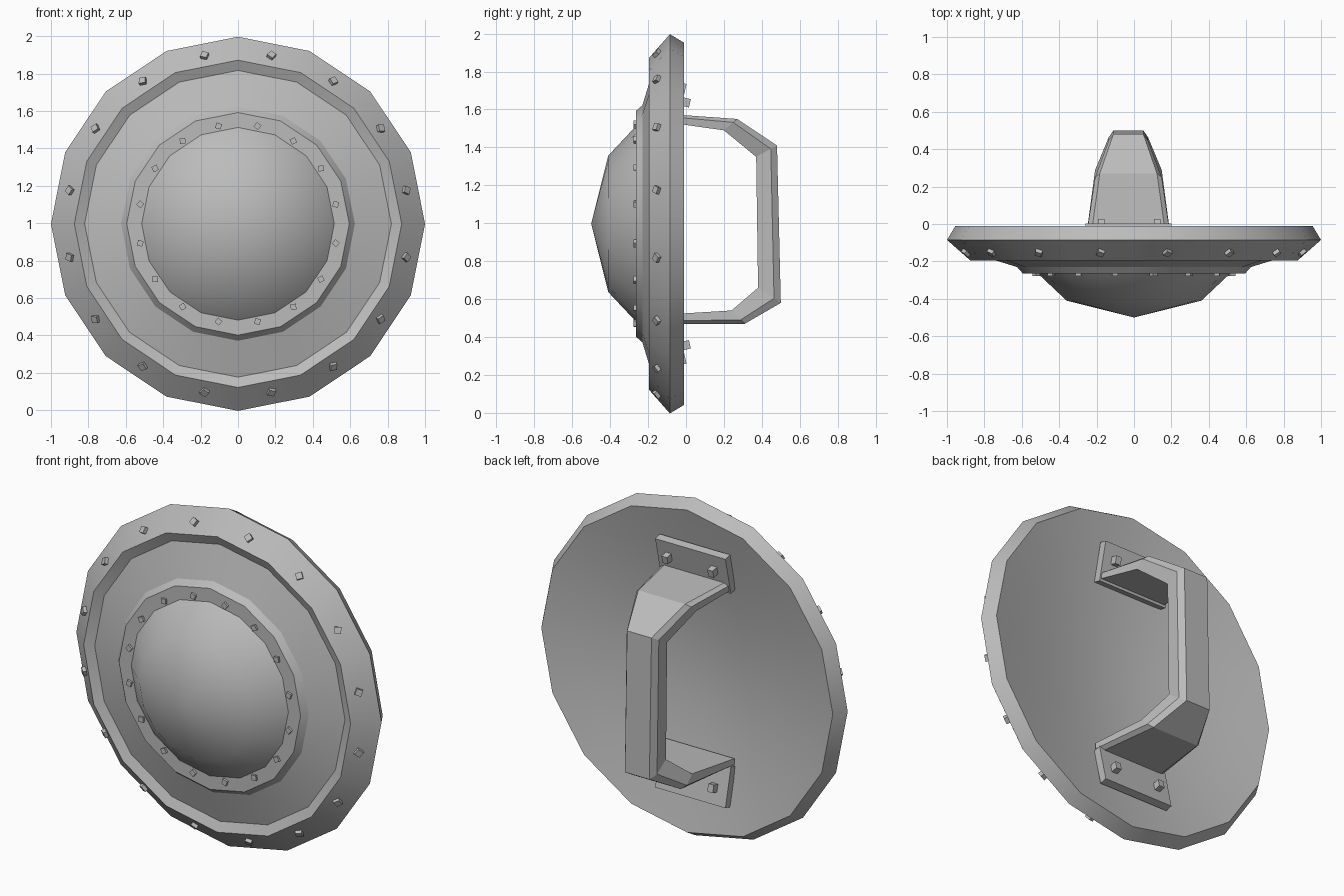
import bpy, bmesh, math
from mathutils import Matrix, Vector

cube = bpy.data.objects.get("Cube")
if cube:
    bpy.data.objects.remove(cube, do_unlink=True)

SIDES = 16
CENTRE_Z = 0.997
HANDLE_X = -0.03   # the handle sits slightly off centre

metal = bpy.data.materials.new("grey metal")
metal.use_nodes = True
GREY = (0.5, 0.5, 0.5, 1)
metal.diffuse_color = GREY
metal.node_tree.nodes["Principled BSDF"].inputs["Base Color"].default_value = GREY


def finish(name, bm, smooth=True):
    bmesh.ops.remove_doubles(bm, verts=bm.verts, dist=1e-5)
    bmesh.ops.recalc_face_normals(bm, faces=bm.faces)
    mesh = bpy.data.meshes.new(name)
    bm.to_mesh(mesh)
    bm.free()
    mesh.materials.append(metal)
    obj = bpy.data.objects.new(name, mesh)
    bpy.context.collection.objects.link(obj)
    if smooth:
        bpy.ops.object.select_all(action='DESELECT')
        obj.select_set(True)
        bpy.context.view_layer.objects.active = obj
        bpy.ops.object.shade_smooth_by_angle(angle=math.radians(30))
    return obj


def around(radius, y, step):
    a = step * math.tau / SIDES
    return Vector((radius * math.sin(a), y, CENTRE_Z + radius * math.cos(a)))


def add_box(bm, matrix, size):
    bmesh.ops.create_cube(bm, size=1, matrix=matrix @ Matrix.Diagonal((*size, 1)))


def rivet_ring(name, radius, y, size, tilt):
    """Small square studs midway between the corners of the ring."""
    bm = bmesh.new()
    for i in range(SIDES):
        angle = (i + 0.5) * math.tau / SIDES
        turn = (Matrix.Rotation(angle, 4, 'Y') @ Matrix.Rotation(tilt, 4, 'X')
                @ Matrix.Rotation(0.5, 4, 'Y'))
        place = Matrix.Translation(around(radius, y, i + 0.5)) @ turn
        add_box(bm, place, (size, size * 0.8, size))
    return finish(name, bm, False)


# Shield body: one closed turned shell, from the hollow back over the rim,
# field and collar to the dome, as (radius, y) points
profile = [(0, -0.15), (0.25, -0.138), (0.5, -0.105), (0.75, -0.057),
           (0.955, -0.01), (1.0, -0.085), (0.875, -0.195), (0.82, -0.17),
           (0.625, -0.23), (0.595, -0.264), (0.515, -0.264),
           (0.36, -0.41), (0, -0.5)]
bm = bmesh.new()
rings = [[bm.verts.new(around(r, y, i)) for i in range(SIDES)] if r
         else [bm.verts.new((0, y, CENTRE_Z))] * SIDES for r, y in profile]
for a, b in zip(rings, rings[1:]):
    for i in range(SIDES):
        j = (i + 1) % SIDES
        bm.faces.new(list(dict.fromkeys((a[i], a[j], b[j], b[i]))))
finish("shield_body", bm)

# Studs on the rim and collar
rivet_ring("rim_rivets", 0.915, -0.152, 0.036, -math.radians(41))
rivet_ring("collar_rivets", 0.533, -0.265, 0.03, 0)

# Handle: outer (y, z), inner (y, z) and half width, top to bottom
stations = [((-0.085, 1.575), (-0.085, 1.53), 0.228),
            ((0.27, 1.55), (0.20, 1.49), 0.178),
            ((0.48, 1.41), (0.37, 1.35), 0.105),
            ((0.50, 0.58), (0.38, 0.66), 0.105),
            ((0.31, 0.47), (0.24, 0.54), 0.178),
            ((-0.085, 0.47), (-0.085, 0.52), 0.228)]
bm = bmesh.new()
loops = []
side = Vector((1, 0, 0))
for outer, inner, half in stations:
    o, n = Vector((0, *outer)), Vector((0, *inner))
    points = [(o, half - 0.025), (o.lerp(n, 0.3), half), (n, half)]
    right = [p - side * w for p, w in points]
    left = [p + side * w for p, w in reversed(points)]
    loops.append([bm.verts.new(p + side * HANDLE_X) for p in right + left])
for a, b in zip(loops, loops[1:]):
    for i in range(len(a)):
        j = (i + 1) % len(a)
        bm.faces.new((a[i], a[j], b[j], b[i]))
bm.faces.new(loops[0])
bm.faces.new(loops[-1])
finish("handle", bm, False)

# Mounting plates lying on the hollow back, with two studs each
for name, sign in (("upper", 1), ("lower", -1)):
    base = (Matrix.Translation((HANDLE_X, -0.045, CENTRE_Z + sign * 0.63))
            @ Matrix.Rotation(-sign * math.radians(13), 4, 'X'))
    bm = bmesh.new()
    add_box(bm, base, (0.46, 0.045, 0.23))
    finish(name + "_mounting_plate", bm, False)
    bm = bmesh.new()
    for x in (-0.145, 0.155):
        place = base @ Matrix.Translation((x, 0.04, sign * 0.02))
        add_box(bm, place, (0.036, 0.045, 0.045))
    finish(name + "_plate_rivets", bm, False)
